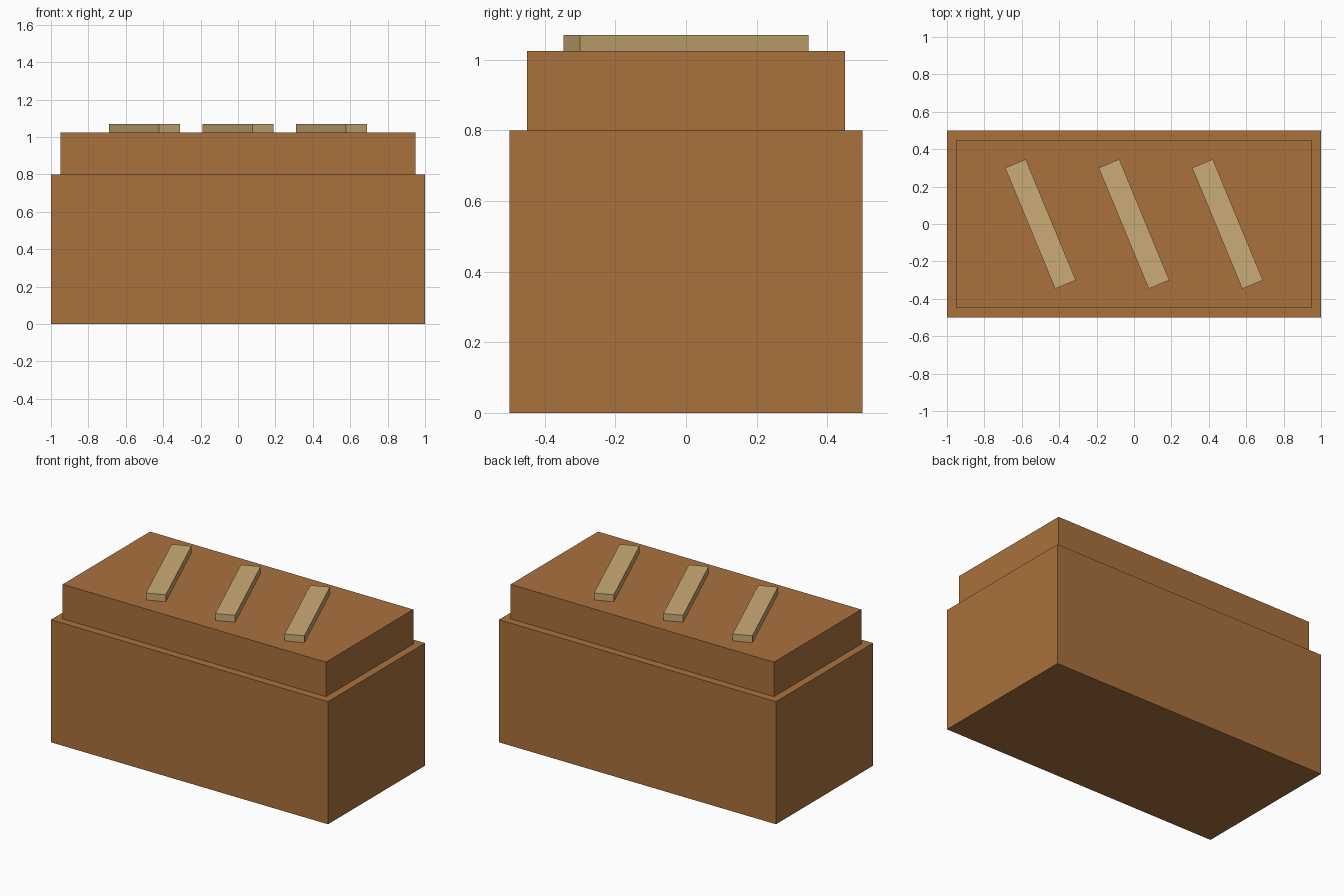
import bpy
import math

default_cube = bpy.data.objects.get("Cube")
if default_cube:
    bpy.data.objects.remove(default_cube, do_unlink=True)


def make_material(name, rgb):
    mat = bpy.data.materials.new(name)
    mat.use_nodes = True
    color = (*rgb, 1.0)
    mat.diffuse_color = color
    mat.node_tree.nodes["Principled BSDF"].inputs["Base Color"].default_value = color
    return mat


def make_block(name, size, x, bottom, mat, turn=0.0):
    """Box of the given size standing on the height 'bottom'."""
    bpy.ops.mesh.primitive_cube_add(size=1, location=(x, 0, bottom + size[2] / 2))
    block = bpy.context.object
    block.name = name
    block.scale = size
    bpy.ops.object.transform_apply(location=False, rotation=False, scale=True)
    block.rotation_euler.z = turn
    block.data.materials.append(mat)
    return block


brown = make_material("warm brown", (0.40, 0.165, 0.047))
tan = make_material("pale tan", (0.60, 0.41, 0.18))

# Stepped body
BASE_TOP = 0.8
UPPER_TOP = 1.025
make_block("base", (2.0, 1.0, BASE_TOP), 0, 0, brown)
make_block("upper_tier", (1.9, 0.9, UPPER_TOP - BASE_TOP), 0, BASE_TOP, brown)

# Three slanted bars on the top
for side, x in (("right", -0.5), ("middle", 0.0), ("left", 0.5)):
    make_block(f"{side}_slanted_bar", (0.12, 0.7, 0.045), x, UPPER_TOP, tan,
               math.radians(22.5))
